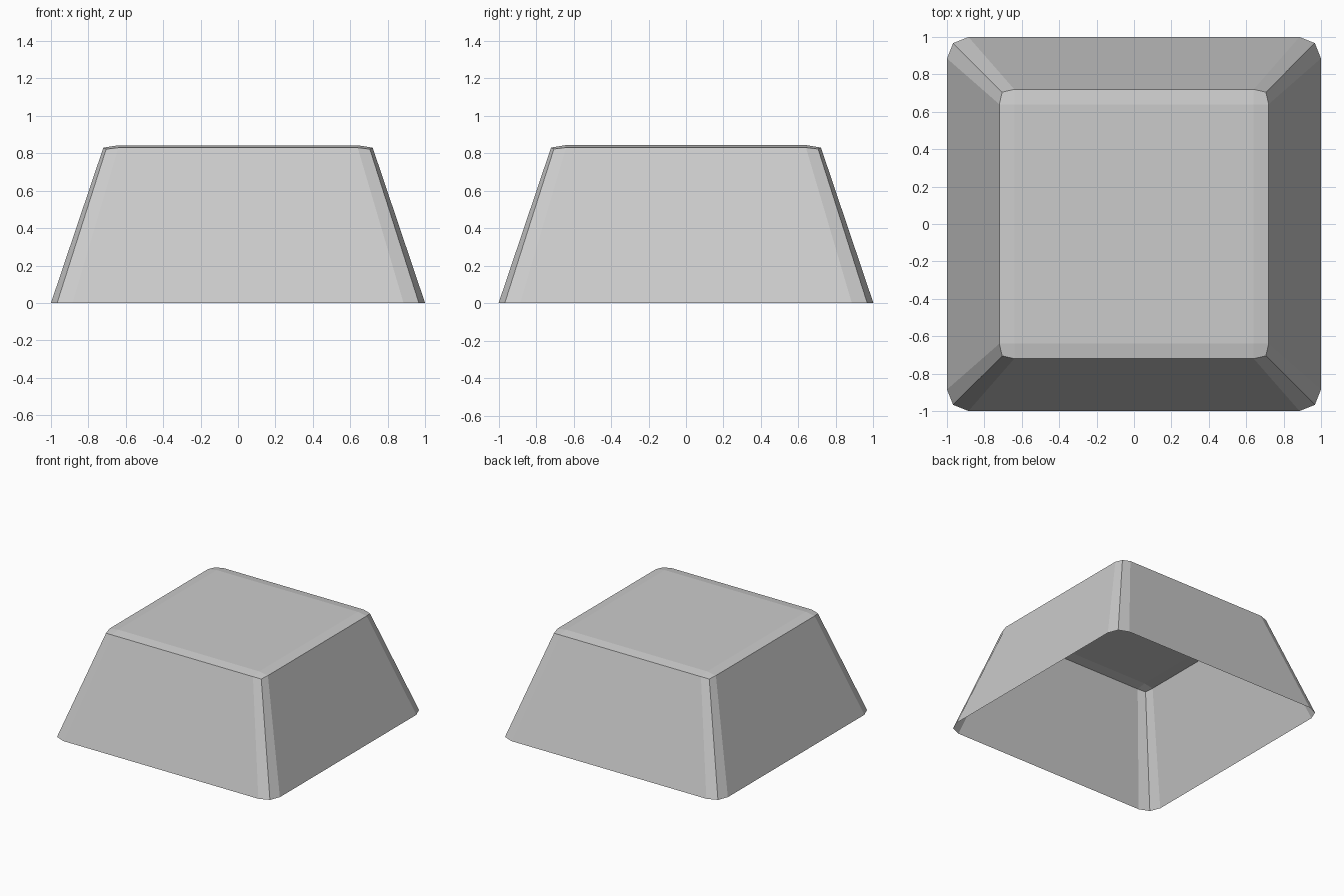
import bpy
import bmesh

if "Cube" in bpy.data.objects:
    bpy.data.objects.remove(bpy.data.objects["Cube"])

grey = bpy.data.materials.new("light grey")
grey.diffuse_color = (0.6, 0.6, 0.6, 1)
grey.use_nodes = True
grey.node_tree.nodes["Principled BSDF"].inputs["Base Color"].default_value = grey.diffuse_color


def ring(bm, side, inset, corner, z, z_corner):
    """Rounded square outline: each corner is start, tip, end."""
    verts = []
    for i in range(4):
        for x, y, h in ((side, inset, z), (corner, corner, z_corner), (inset, side, z)):
            for _ in range(i):
                x, y = -y, x
            verts.append(bm.verts.new((x, y, h)))
    return verts


bm = bmesh.new()
base = ring(bm, 1.0, 0.885, 0.967, 0.0, 0.0)
rim = ring(bm, 0.72, 0.64, 0.705, 0.83, 0.822)
flat = [bm.verts.new((x, y, 0.843)) for x, y in
        ((0.64, 0.64), (-0.64, 0.64), (-0.64, -0.64), (0.64, -0.64))]

# sloping walls, open underneath
for i in range(12):
    j = (i + 1) % 12
    bm.faces.new((base[i], base[j], rim[j], rim[i]))

# flat top with a shallow bevelled border
bm.faces.new(flat)
for i in range(4):
    a, tip, b = rim[3 * i:3 * i + 3]
    bm.faces.new((a, tip, flat[i]))
    bm.faces.new((tip, b, flat[i]))
    bm.faces.new((b, rim[(3 * i + 3) % 12], flat[(i + 1) % 4], flat[i]))

mesh = bpy.data.meshes.new("key_shell")
bm.to_mesh(mesh)
bm.free()
mesh.materials.append(grey)
shell = bpy.data.objects.new("key_shell", mesh)
bpy.context.collection.objects.link(shell)
